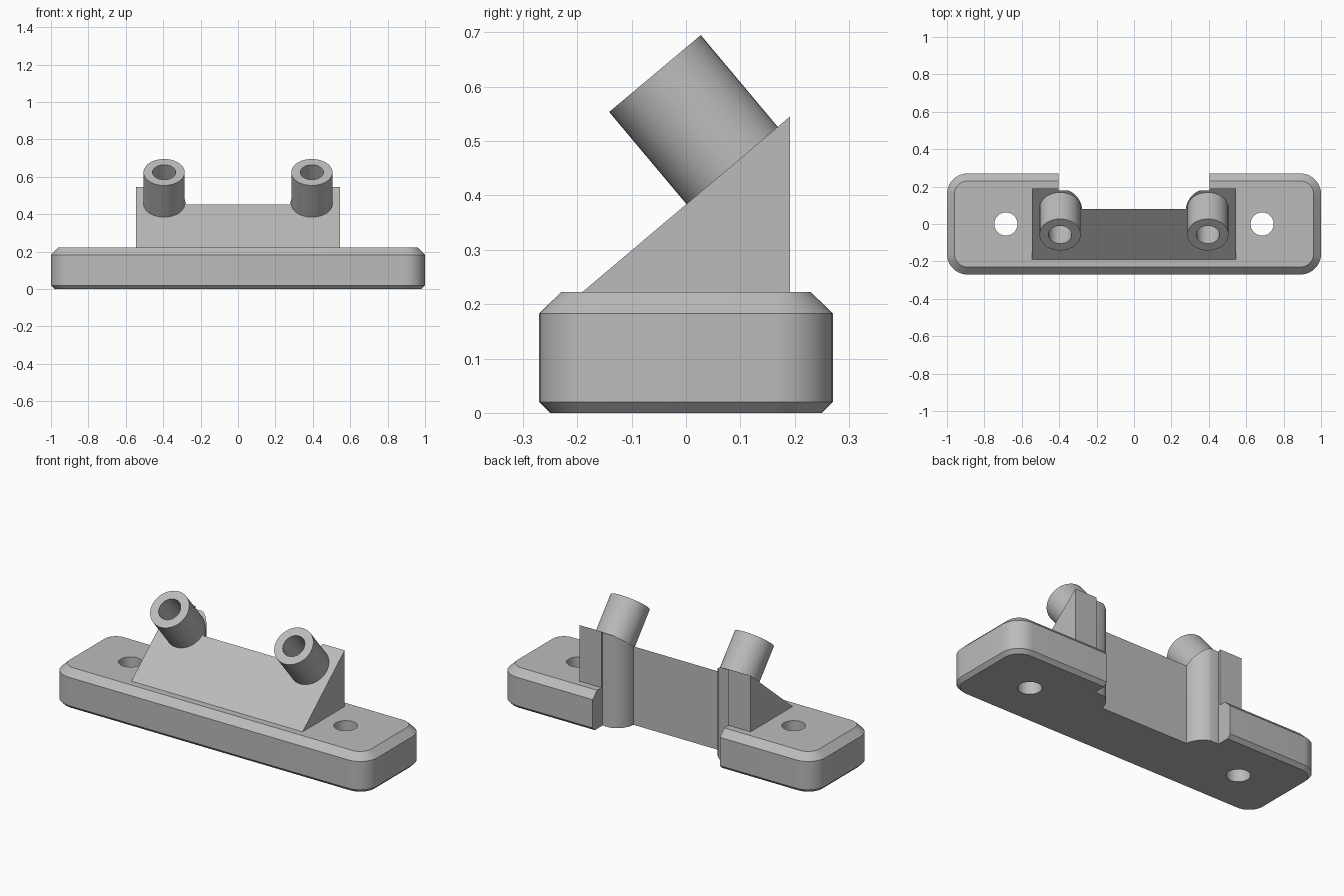
import bpy, bmesh, math
from mathutils import Matrix

cube = bpy.data.objects.get("Cube")
if cube:
    bpy.data.objects.remove(cube, do_unlink=True)

grey = bpy.data.materials.new("plain grey")
grey.use_nodes = True
COLOUR = (0.5, 0.5, 0.5, 1)
grey.diffuse_color = COLOUR
grey.node_tree.nodes["Principled BSDF"].inputs["Base Color"].default_value = COLOUR


def arc(cx, cy, r, start, end, steps):
    """Points along an arc, angles in degrees."""
    angles = [math.radians(start + (end - start) * i / steps) for i in range(steps + 1)]
    return [(cx + r * math.cos(a), cy + r * math.sin(a)) for a in angles]


def circle(r, x=0, steps=48):
    return arc(x, 0, r, 0, 360, steps)[:-1]


def rounded_rect(hx, hy, r):
    corners = [(1, 1, 0), (-1, 1, 90), (-1, -1, 180), (1, -1, 270)]
    return [p for sx, sy, a in corners
            for p in arc(sx * (hx - r), sy * (hy - r), r, a, a + 90, 10)]


def loft(name, layers, matrix=Matrix()):
    """Skin a stack of (outline, height) layers and cap both ends."""
    bm = bmesh.new()
    rings = [[bm.verts.new((x, y, z)) for x, y in outline] for outline, z in layers]
    for low, high in zip(rings, rings[1:]):
        for i in range(len(low)):
            j = (i + 1) % len(low)
            bm.faces.new((low[i], low[j], high[j], high[i]))
    bm.faces.new(rings[0][::-1])
    bm.faces.new(rings[-1])
    bmesh.ops.recalc_face_normals(bm, faces=bm.faces)
    bm.transform(matrix)
    mesh = bpy.data.meshes.new(name)
    bm.to_mesh(mesh)
    bm.free()
    mesh.materials.append(grey)
    obj = bpy.data.objects.new(name, mesh)
    bpy.context.collection.objects.link(obj)
    return obj


def cut(obj, cutters):
    for cutter in cutters:
        mod = obj.modifiers.new("cut", "BOOLEAN")
        mod.operation = "DIFFERENCE"
        mod.solver = "EXACT"
        mod.object = cutter
    bpy.context.view_layer.update()
    done = obj.evaluated_get(bpy.context.evaluated_depsgraph_get())
    mesh = bpy.data.meshes.new_from_object(done)
    obj.modifiers.clear()
    obj.data = mesh


# Main sizes
HALF_DEPTH, TOP = 0.27, 0.222
WEDGE_Y, WEDGE_TOP = 0.191, 0.545
POST_X, TILT = 0.395, math.radians(40)

# Base plate with chamfered rims
base = loft("base_plate", [
    (rounded_rect(1 - inset, HALF_DEPTH - inset, 0.11 - inset), z)
    for inset, z in [(0.02, 0), (0, 0.02), (0, 0.183), (0.04, TOP)]])

# Sloped wedge: triangular profile swept along x
profile = [(-WEDGE_Y, TOP), (WEDGE_Y, TOP), (WEDGE_Y, WEDGE_TOP)]
along_x = Matrix(((0, 0, 1, 0), (1, 0, 0, 0), (0, 1, 0, 0), (0, 0, 0, 1)))
wedge = loft("sloped_wedge", [(profile, -0.545), (profile, 0.545)], along_x)

# Rear notch, leaving a rounded lobe behind each tube
side = [(0.405, 0.5), (0.405, 0.18)] + arc(POST_X, 0.07, 0.118, 112, 175, 12)
notch_outline = side + [(-x, y) for x, y in reversed(side)]
notch = loft("notch_cutter", [(notch_outline, -0.2), (notch_outline, 1)])
holes = [loft("hole_cutter", [(circle(0.062, x), -0.2), (circle(0.062, x), 1)])
         for x in (-0.685, 0.685)]
cut(base, [notch] + holes)
cut(wedge, [notch])
for cutter in [notch] + holes:
    bpy.data.objects.remove(cutter, do_unlink=True)

# Hollow tubes standing square to the slope
tubes = []
for name, x in (("left_tube", POST_X), ("right_tube", -POST_X)):
    place = Matrix.Translation((x, 0.085, 0.455)) @ Matrix.Rotation(TILT, 4, "X")
    tubes.append(loft(name, [(circle(0.11), -0.01), (circle(0.11), 0.221),
                             (circle(0.062), 0.221), (circle(0.062), 0.005)], place))

# Smooth the round walls, keep edges crisp
bpy.ops.object.select_all(action="DESELECT")
for obj in [base, wedge] + tubes:
    obj.select_set(True)
bpy.context.view_layer.objects.active = base
bpy.ops.object.shade_smooth_by_angle(angle=math.radians(30))
